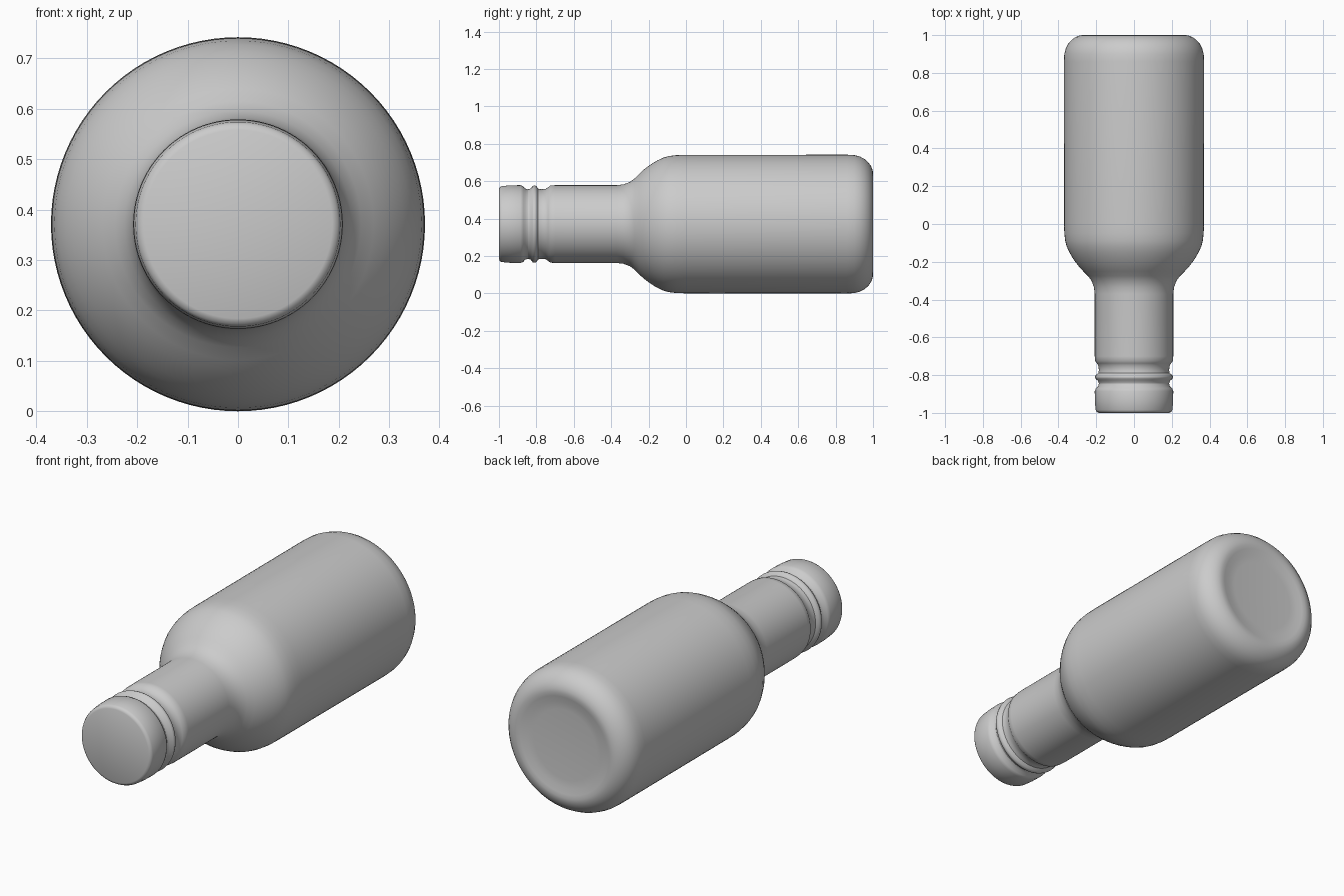
import bpy, bmesh, math

if "Cube" in bpy.data.objects:
    bpy.data.objects.remove(bpy.data.objects["Cube"])

AXIS_Z = 0.371
SIDES = 96


def lathe(name, profile):
    """Spin (y, radius) points around the horizontal bottle axis."""
    bm = bmesh.new()
    rings = []
    for y, r in profile:
        if r == 0:
            rings.append([bm.verts.new((0, y, AXIS_Z))] * SIDES)
        else:
            rings.append([bm.verts.new((r * math.cos(2 * math.pi * i / SIDES), y,
                                        AXIS_Z + r * math.sin(2 * math.pi * i / SIDES)))
                          for i in range(SIDES)])
    for a, b in zip(rings, rings[1:]):
        for i in range(SIDES):
            j = (i + 1) % SIDES
            bm.faces.new(dict.fromkeys((a[i], b[i], b[j], a[j])))
    bmesh.ops.recalc_face_normals(bm, faces=bm.faces)
    # open shells: make sure the normals point away from the axis
    if sum(f.normal.x * f.calc_center_median().x for f in bm.faces) < 0:
        bmesh.ops.reverse_faces(bm, faces=bm.faces)
    mesh = bpy.data.meshes.new(name)
    bm.to_mesh(mesh)
    bm.free()
    obj = bpy.data.objects.new(name, mesh)
    bpy.context.collection.objects.link(obj)
    bpy.ops.object.select_all(action='DESELECT')
    obj.select_set(True)
    bpy.context.view_layer.objects.active = obj
    bpy.ops.object.shade_smooth_by_angle(angle=math.radians(40))
    return obj


# Cap: flat front disc with a softened rim, ending in the first groove
lathe("cap", [(-1.0, 0), (-1.0, 0.187), (-0.995, 0.198), (-0.985, 0.203),
              (-0.94, 0.207), (-0.885, 0.208), (-0.87, 0.202), (-0.86, 0.19),
              (-0.845, 0.186)])

# Bottle: neck ring, second groove, neck, shoulder, body and dished base
lathe("bottle", [(-0.845, 0.186), (-0.83, 0.19), (-0.82, 0.204), (-0.81, 0.207),
                 (-0.80, 0.203), (-0.79, 0.189), (-0.775, 0.186), (-0.75, 0.188),
                 (-0.737, 0.197), (-0.725, 0.206), (-0.70, 0.208),
                 (-0.37, 0.208), (-0.335, 0.212), (-0.30, 0.225), (-0.275, 0.244),
                 (-0.25, 0.269), (-0.225, 0.292), (-0.20, 0.311), (-0.175, 0.328),
                 (-0.15, 0.342), (-0.12, 0.356), (-0.09, 0.364), (-0.05, 0.369),
                 (0.0, 0.37), (0.86, 0.371), (0.90, 0.369), (0.93, 0.361),
                 (0.955, 0.348), (0.975, 0.330), (0.99, 0.309), (0.998, 0.288),
                 (1.0, 0.270), (0.997, 0.25), (0.99, 0.22), (0.987, 0.18), (0.987, 0)])
